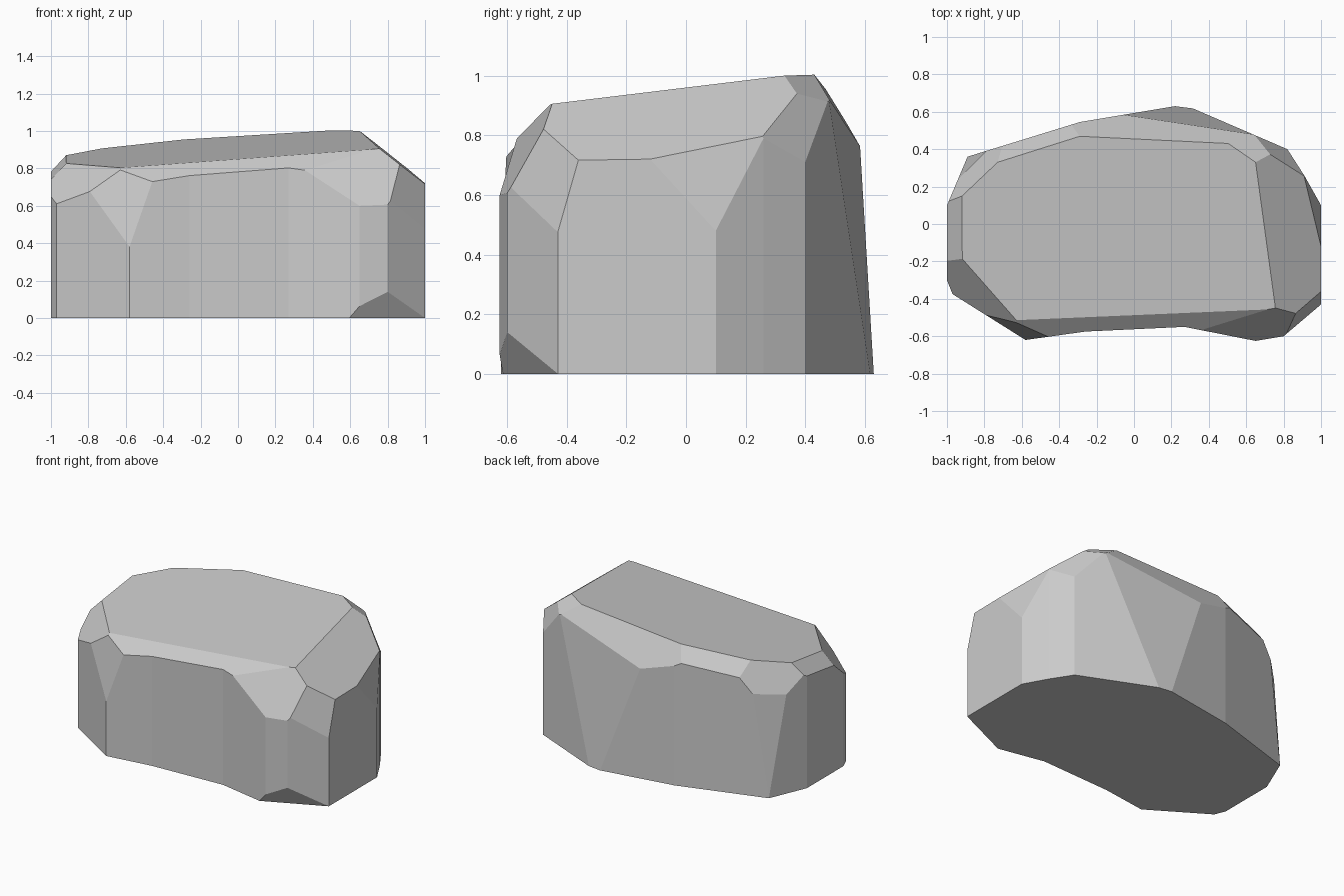
import bpy, bmesh
from mathutils import Vector

if "Cube" in bpy.data.objects:
    bpy.data.objects.remove(bpy.data.objects["Cube"])

# Footprint of the boulder, counter-clockwise
outline = [(-1, -.3), (-.97, -.375), (-.58, -.62), (-.26, -.575), (.27, -.55),
           (.65, -.625), (.8, -.6), (1, -.43), (1, .1), (.91, .26), (.82, .4),
           (.31, .62), (.22, .63), (-.29, .545), (-.89, .36), (-1, .1)]

# Chipped facets: planes z = h + sx * x + sy * y, stone kept below
facets = [
    (.913, .068, .1305),                                # top
    (6.191, -1.196, -9.409), (1.713, -.017, -1.628),    # back wall, back bevel
    (1.686, .504, -1.248), (12.5, 10, -10),             # back-left bevels
    (2.678, 1.707, -1.596),
    (1.792, 1.025, .132), (1.844, .928, .889),          # left bevels
    (5.024, 2.086, 5.538), (1.289, .035, .902),         # front bevels
    (1.968, -.275, 1.903), (5.766, -3.786, 3.5),        # front-right corner
    (1.503, -.781, .015), (5.972, -5.383, -1.091),      # right bevels
    (3.037, -1.948, -1.824), (1.491, -.443, -.614),     # back-right corner
]
undercut = (-1.568, .806, -1.772)                       # front-right foot


def chip(bm, plane, side=1):
    """Slice off the stone above (side=1) or below (side=-1) a plane and cap it."""
    h, sx, sy = plane
    normal = Vector((-sx, -sy, 1)).normalized() * side
    bmesh.ops.bisect_plane(bm, geom=bm.verts[:] + bm.edges[:] + bm.faces[:], dist=1e-4,
                           plane_co=(0, 0, h), plane_no=normal, clear_outer=True)
    rim = [e for e in bm.edges if e.is_boundary]
    if rim:
        bmesh.ops.holes_fill(bm, edges=rim, sides=0)


# Block extruded from the footprint, then chipped
bm = bmesh.new()
base = bm.faces.new([bm.verts.new((x, y, 0)) for x, y in outline])
top = bmesh.ops.extrude_face_region(bm, geom=[base], use_keep_orig=True)["geom"]
bmesh.ops.translate(bm, vec=(0, 0, 1.3), verts=[v for v in top if isinstance(v, bmesh.types.BMVert)])
for plane in facets:
    chip(bm, plane)
chip(bm, undercut, -1)
bmesh.ops.remove_doubles(bm, verts=bm.verts[:], dist=.003)
bmesh.ops.recalc_face_normals(bm, faces=bm.faces[:])

mesh = bpy.data.meshes.new("boulder")
bm.to_mesh(mesh)
bm.free()
bpy.context.collection.objects.link(bpy.data.objects.new("boulder", mesh))
